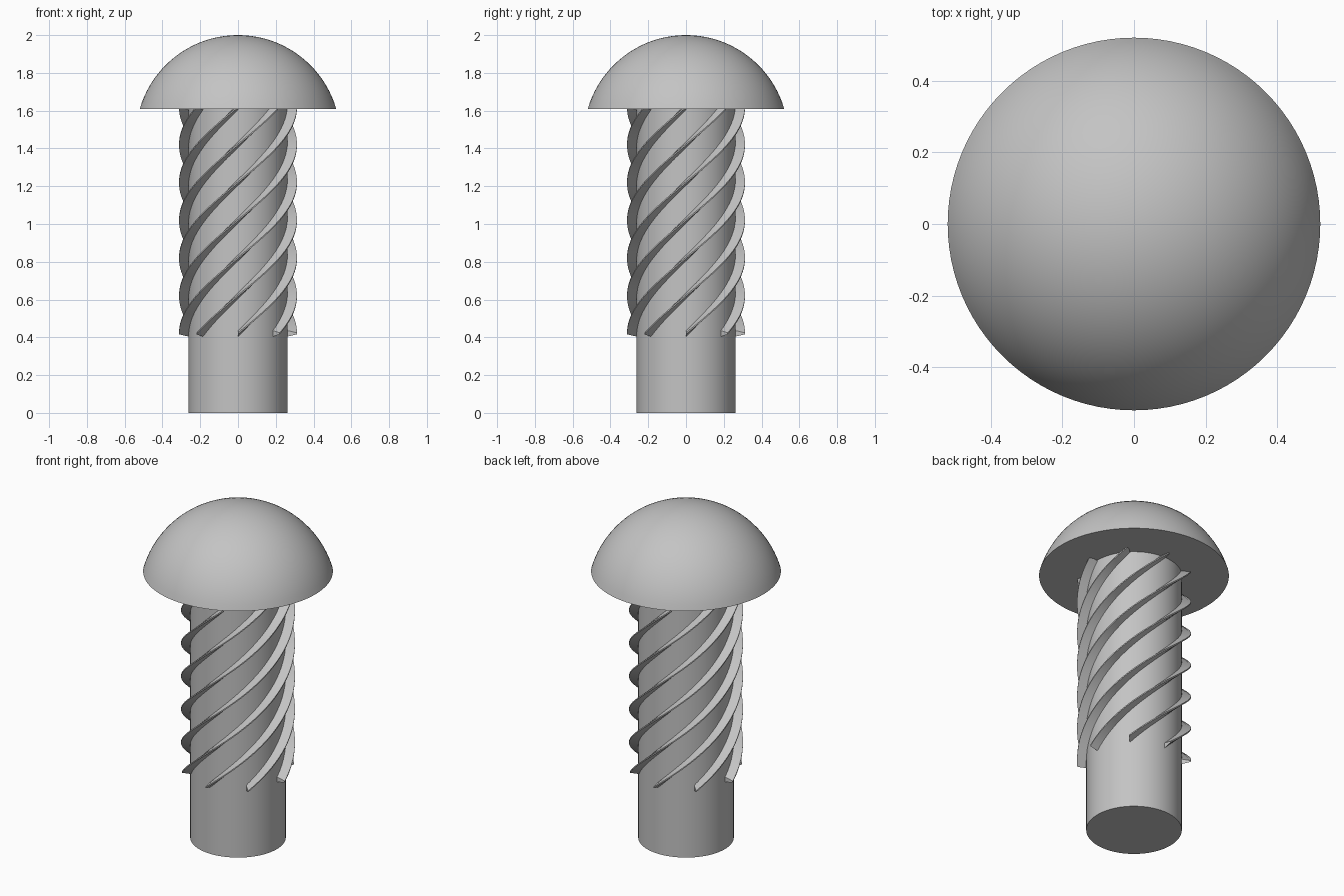
import bpy, math
from math import cos, sin, pi

if "Cube" in bpy.data.objects:
    bpy.data.objects.remove(bpy.data.objects["Cube"], do_unlink=True)

SHAFT_R, RIB_R = 0.262, 0.312
HEAD_R, HEAD_Z, TOP_Z = 0.52, 1.61, 2.0
RIB_Z, PITCH, STARTS = 0.42, 1.6, 8

steel = bpy.data.materials.new("grey steel")
steel.use_nodes = True
grey = (0.55, 0.55, 0.55, 1)
steel.diffuse_color = grey
steel.node_tree.nodes["Principled BSDF"].inputs["Base Color"].default_value = grey


def make_object(name, verts, faces, angle=35):
    mesh = bpy.data.meshes.new(name)
    mesh.from_pydata(verts, [], faces)
    mesh.materials.append(steel)
    obj = bpy.data.objects.new(name, mesh)
    bpy.context.collection.objects.link(obj)
    bpy.ops.object.select_all(action='DESELECT')
    obj.select_set(True)
    bpy.context.view_layer.objects.active = obj
    bpy.ops.object.shade_smooth_by_angle(angle=math.radians(angle))
    return obj


def lathe(name, rings, segments, tip=None):
    """Closed solid from (radius, height) rings, with an optional pointed top."""
    n = segments
    verts = [(r * cos(2 * pi * k / n), r * sin(2 * pi * k / n), z)
             for r, z in rings for k in range(n)]
    faces = [tuple(reversed(range(n)))]
    for i in range(len(rings) - 1):
        for k in range(n):
            a, b = i * n + k, i * n + (k + 1) % n
            faces.append((a, b, b + n, a + n))
    last = (len(rings) - 1) * n
    if tip is None:
        faces.append(tuple(range(last, last + n)))
    else:
        verts.append((0, 0, tip))
        faces += [(last + k, last + (k + 1) % n, len(verts) - 1) for k in range(n)]
    return make_object(name, verts, faces)


# Plain cylindrical shaft
lathe("shaft", [(SHAFT_R, 0), (SHAFT_R, HEAD_Z + 0.02)], 64)

# Domed head: a spherical cap with a flat underside
rise = TOP_Z - HEAD_Z
sphere_r = (HEAD_R ** 2 + rise ** 2) / (2 * rise)
half_angle = math.asin(HEAD_R / sphere_r)
arc = [half_angle * (1 - i / 20) for i in range(20)]
lathe("domed_head", [(sphere_r * sin(a), TOP_Z - sphere_r * (1 - cos(a))) for a in arc],
      96, TOP_Z)

# Steep spiral ribs, tapering outward to a narrow crest
section = [(SHAFT_R - 0.01, -0.018), (RIB_R, -0.004), (RIB_R, 0.004), (SHAFT_R - 0.01, 0.018)]
STEPS = 72
height = HEAD_Z + 0.01 - RIB_Z
for s in range(STARTS):
    verts, faces = [], []
    for i in range(STEPS + 1):
        z = height * i / STEPS
        a = 2 * pi * (s / STARTS + z / PITCH)
        verts += [(r * cos(a), r * sin(a), RIB_Z + z + dz) for r, dz in section]
    for i in range(STEPS):
        for j in range(4):
            a, b = i * 4 + j, i * 4 + (j + 1) % 4
            faces.append((a, a + 4, b + 4, b))
    faces += [(0, 1, 2, 3), tuple(STEPS * 4 + j for j in (3, 2, 1, 0))]
    make_object(f"spiral_rib_{s + 1}", verts, faces, 30)
